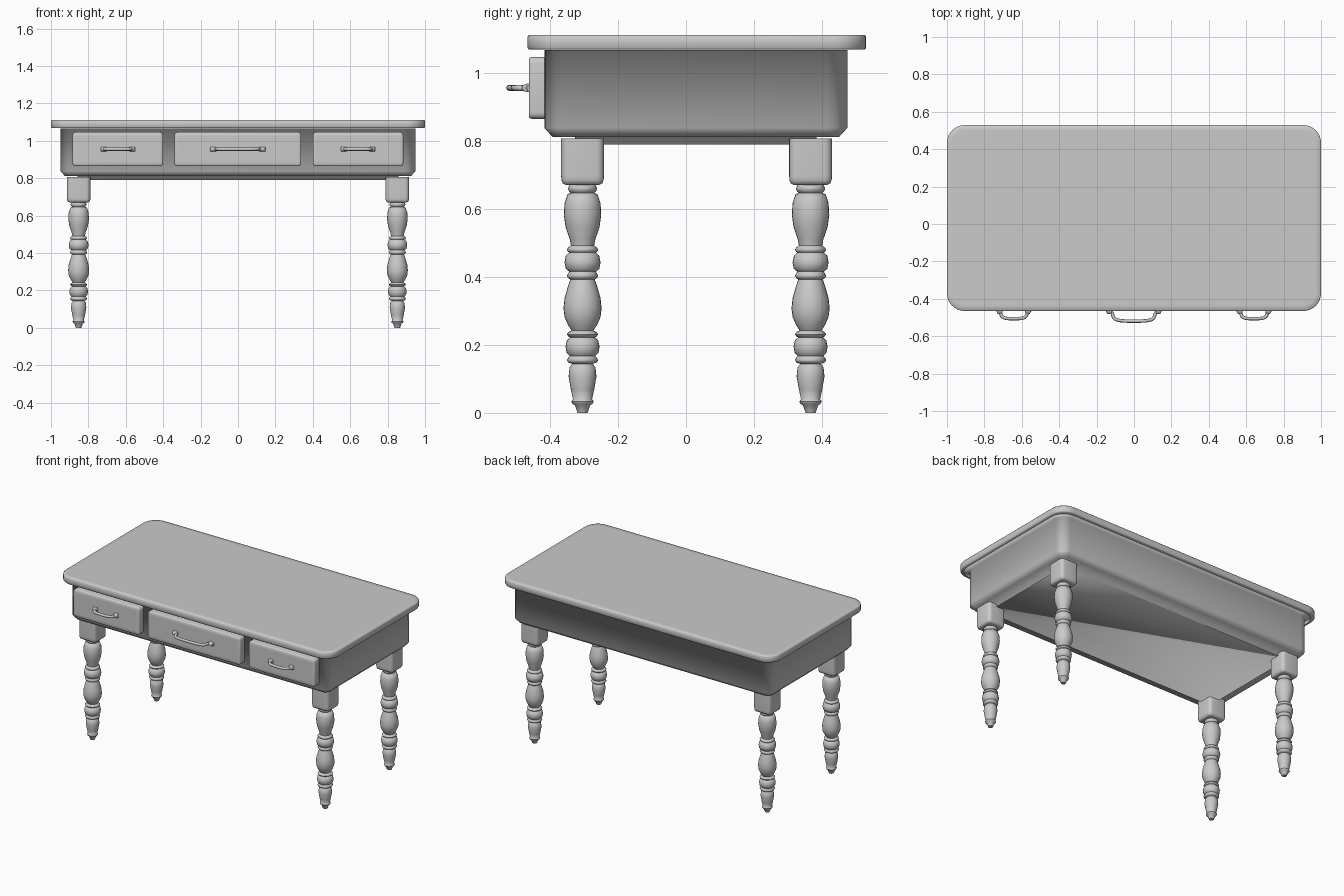
import bpy
import bmesh
from math import pi, cos, sin, radians

cube = bpy.data.objects.get("Cube")
if cube:
    bpy.data.objects.remove(cube, do_unlink=True)

grey = bpy.data.materials.new("plain_grey")
grey.use_nodes = True
COLOUR = (0.59, 0.59, 0.59, 1)
grey.diffuse_color = COLOUR
grey.node_tree.nodes["Principled BSDF"].inputs["Base Color"].default_value = COLOUR


def smooth(ob, angle):
    bpy.ops.object.select_all(action="DESELECT")
    ob.select_set(True)
    bpy.context.view_layer.objects.active = ob
    bpy.ops.object.shade_smooth_by_angle(angle=radians(angle))


def add_object(name, bm, angle):
    bmesh.ops.recalc_face_normals(bm, faces=bm.faces)
    mesh = bpy.data.meshes.new(name)
    bm.to_mesh(mesh)
    bm.free()
    mesh.materials.append(grey)
    ob = bpy.data.objects.new(name, mesh)
    bpy.context.collection.objects.link(ob)
    smooth(ob, angle)


def skin(bm, rings):
    """Bridge a stack of equal vertex rings and cap both ends."""
    n = len(rings[0])
    for low, high in zip(rings, rings[1:]):
        for i in range(n):
            j = (i + 1) % n
            bm.faces.new((low[i], low[j], high[j], high[i]))
    bm.faces.new(rings[0])
    bm.faces.new(rings[-1])


def rounded_slab(name, centre, half, radius, layers, steps=6, upright=True, angle=60):
    """Rounded rectangle swept through (height, inset) layers, along z or along y."""
    bm = bmesh.new()
    rings = []
    for level, inset in layers:
        r = max(radius - inset, 0.002)
        ring = []
        for corner, (sx, sy) in enumerate(((1, 1), (-1, 1), (-1, -1), (1, -1))):
            for k in range(steps + 1):
                a = (corner + k / steps) * pi / 2
                u = centre[0] + sx * (half[0] - inset - r) + r * cos(a)
                v = centre[1] + sy * (half[1] - inset - r) + r * sin(a)
                ring.append(bm.verts.new((u, v, level) if upright else (u, level, v)))
        rings.append(ring)
    skin(bm, rings)
    add_object(name, bm, angle)


# Table top with a softly shaded rim
rounded_slab("table_top", (0, 0.032), (1, 0.497), 0.095,
             [(1.067, 0.03), (1.067, 0.004), (1.072, 0), (1.106, 0),
              (1.111, 0.004), (1.111, 0.03)], 8)

# Case: bottom plate, chamfered lower edge, walls, and a flange under the top
rounded_slab("case", (0, 0.029), (0.949, 0.445), 0.06,
             [(0.789, 0.09), (0.811, 0.09), (0.811, 0.024), (0.837, 0),
              (1.066, 0), (1.0665, -0.035)], angle=180)

# Turned leg profile as (height, radius)
PROFILE = [
    (0, .015), (.022, .022), (.027, .03), (.034, .033), (.04, .028),
    (.067, .034), (.107, .041), (.134, .038), (.144, .03),
    (.148, .042), (.155, .046), (.163, .042), (.167, .038),
    (.177, .047), (.195, .05), (.213, .046), (.222, .036),
    (.225, .042), (.231, .046), (.237, .042), (.242, .032),
    (.259, .043), (.282, .053), (.307, .056), (.337, .053), (.372, .043), (.392, .036),
    (.396, .042), (.403, .046), (.41, .042), (.415, .039),
    (.423, .049), (.442, .053), (.462, .049), (.471, .039),
    (.474, .043), (.48, .046), (.486, .042), (.492, .034),
    (.511, .038), (.546, .05), (.581, .055), (.616, .053), (.643, .044), (.646, .034),
    (.652, .04), (.659, .043), (.666, .04), (.676, .034),
]


def turned_leg(name, x, y, sides=24):
    bm = bmesh.new()
    rings = [[bm.verts.new((x + r * cos(2 * pi * i / sides),
                            y + r * sin(2 * pi * i / sides), z))
              for i in range(sides)] for z, r in PROFILE]
    skin(bm, rings)
    add_object(name, bm, 60)


for depth, y in (("front", -0.304), ("back", 0.366)):
    for side, s in (("left", 1), ("right", -1)):
        x = s * 0.852
        turned_leg(f"{depth}_{side}_leg", x, y)
        rounded_slab(f"{depth}_{side}_leg_block", (x, y), (0.063, 0.063), 0.022,
                     [(0.67, 0.014), (0.674, 0.005), (0.684, 0.001), (0.697, 0),
                      (0.806, 0)], 4)


def handle(name, x, half, reach):
    """Bowed pull: a round bar along a bent path, with a flared foot at each end."""
    curve = bpy.data.curves.new(name, "CURVE")
    curve.dimensions = "3D"
    curve.bevel_depth = 0.009
    curve.bevel_resolution = 2
    curve.use_fill_caps = True
    spline = curve.splines.new("NURBS")
    path = [(-1, 0.46), (-0.78, 0.466), (-0.74, reach - 0.01), (-0.5, reach + 0.002)]
    path += [(0, reach + 0.004)] + [(-u, v) for u, v in reversed(path)]
    spline.points.add(len(path) - 1)
    for point, (u, v) in zip(spline.points, path):
        point.co = (x + u * half, -v, 0.955, 1)
    spline.use_endpoint_u = True
    spline.order_u = 3
    spline.resolution_u = 5
    curve.materials.append(grey)
    ob = bpy.data.objects.new(name, curve)
    bpy.context.collection.objects.link(ob)
    bpy.ops.object.select_all(action="DESELECT")
    ob.select_set(True)
    bpy.context.view_layer.objects.active = ob
    bpy.ops.object.convert(target="MESH")
    smooth(bpy.context.view_layer.objects.active, 60)
    for side, s in (("left", 1), ("right", -1)):
        rounded_slab(f"{name}_{side}_foot", (x + s * (half - 0.016), 0.955), (0.016, 0.013),
                     0.004, [(-0.482, 0.007), (-0.47, 0.001), (-0.458, 0)], 2, False)


# Three drawers, each with a pull
for label, x0, x1, half, reach in (("right", -0.885, -0.4, 0.092, 0.503),
                                   ("middle", -0.34, 0.338, 0.148, 0.516),
                                   ("left", 0.4, 0.884, 0.092, 0.503)):
    mid = (x0 + x1) / 2
    rounded_slab(f"{label}_drawer", (mid, 0.955), ((x1 - x0) / 2, 0.091), 0.018,
                 [(-0.462, 0.024), (-0.462, 0.007), (-0.459, 0.002), (-0.453, 0),
                  (-0.41, 0)], 4, False)
    handle(f"{label}_handle", mid, half, reach)
